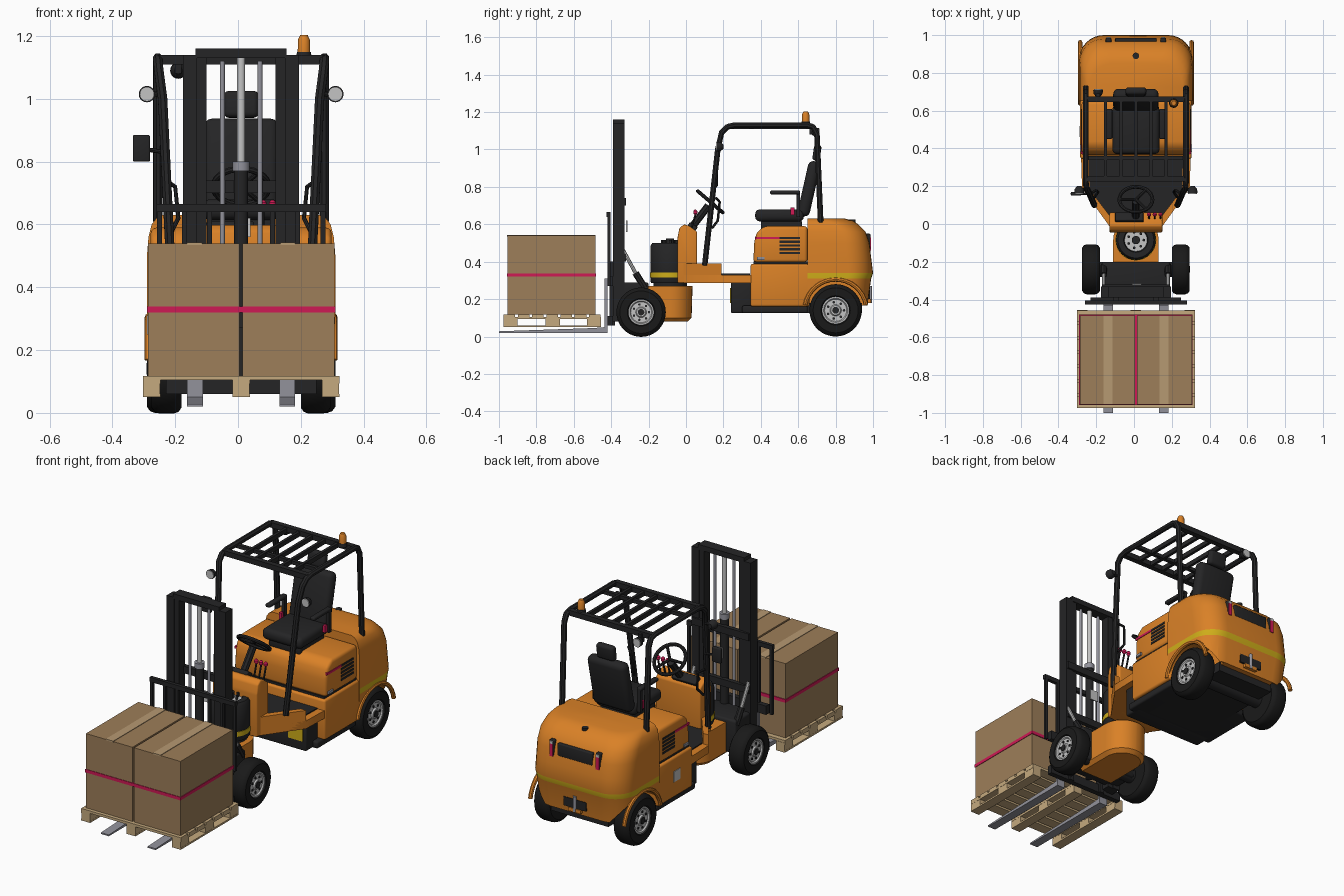
import bpy, bmesh
from math import sin, cos, pi
from mathutils import Vector, Matrix

default_cube = bpy.data.objects.get("Cube")
if default_cube:
    bpy.data.objects.remove(default_cube, do_unlink=True)

COLOURS = {
    "orange": (.70, .22, .02), "black": (.018, .018, .019), "tyre": (.01, .01, .01),
    "cardboard": (.34, .21, .10), "tape": (.47, .32, .17), "wood": (.56, .40, .21),
    "pink": (.62, .01, .09), "yellow": (.62, .42, .01), "steel": (.29, .29, .33),
    "light grey": (.55, .55, .55),
}
MATERIALS = {}
for label, rgb in COLOURS.items():
    material = bpy.data.materials.new(label)
    material.use_nodes = True
    material.diffuse_color = (*rgb, 1)
    shader = next(n for n in material.node_tree.nodes if n.type == "BSDF_PRINCIPLED")
    shader.inputs["Base Color"].default_value = (*rgb, 1)
    MATERIALS[label] = material

SIDES = (-1, 1)
OFFSET = Matrix.Translation((.01, 0, 0))  # the mirror pushes the body off centre
parts = []


def link(name, mesh, colour):
    """Wrap a mesh in a named, coloured object."""
    mesh.transform(OFFSET)
    mesh.materials.clear()
    mesh.materials.append(MATERIALS[colour])
    part = bpy.data.objects.new(name, mesh)
    bpy.context.collection.objects.link(part)
    parts.append(part)
    return part


def finish(name, colour, bm, bevel=0):
    """Bevel, clean and store a bmesh."""
    if bevel:
        bmesh.ops.bevel(bm, geom=bm.edges[:], offset=bevel, segments=3,
                        profile=.5, affect="EDGES", clamp_overlap=True)
    bmesh.ops.recalc_face_normals(bm, faces=bm.faces[:])
    mesh = bpy.data.meshes.new(name)
    bm.to_mesh(mesh)
    bm.free()
    return link(name, mesh, colour)


def loft(name, colour, rings, bevel=0, matrix=None):
    """Skin a stack of equal closed rings and cap both ends."""
    bm = bmesh.new()
    rows = [[bm.verts.new(point) for point in ring] for ring in rings]
    for low, high in zip(rows, rows[1:]):
        for i in range(len(low)):
            j = (i + 1) % len(low)
            bm.faces.new((low[i], low[j], high[j], high[i]))
    bm.faces.new(rows[0])
    bm.faces.new(rows[-1])
    if matrix:
        bm.transform(matrix)
    return finish(name, colour, bm, bevel)


def box(name, colour, xs, ys, zs, bevel=0, tilt=0):
    """Box between limits, optionally tilted about x."""
    centre = Vector((sum(xs), sum(ys), sum(zs))) / 2
    size = (xs[1] - xs[0], ys[1] - ys[0], zs[1] - zs[0])
    bm = bmesh.new()
    bmesh.ops.create_cube(bm, size=1)
    bm.transform(Matrix.Translation(centre) @ Matrix.Rotation(tilt, 4, "X") @ Matrix.Diagonal((*size, 1)))
    return finish(name, colour, bm, bevel)


def pair(name, colour, xs, ys, zs, bevel=0, tilt=0):
    """The same box on both sides."""
    for s in SIDES:
        box(name, colour, sorted(s * x for x in xs), ys, zs, bevel, tilt)


def side_prism(name, colour, profile, half, bevel=0):
    """Extrude a (y, z) profile across the width."""
    return loft(name, colour, [[(x, y, z) for y, z in profile] for x in (-half, half)], bevel)


def plan_prism(name, colour, plan, zs):
    """Extrude an (x, y) plan upwards."""
    return loft(name, colour, [[(x, y, z) for x, y in plan] for z in zs])


def lathe(name, colour, profile, at, axis=(0, 0, 1), count=28):
    """Revolve (radius, height) pairs about an axis."""
    turn = Vector(axis).to_track_quat("Z", "Y").to_matrix().to_4x4()
    angles = [2 * pi * i / count for i in range(count)]
    rings = [[(r * cos(a), r * sin(a), h) for a in angles] for r, h in profile]
    return loft(name, colour, rings, matrix=Matrix.Translation(at) @ turn)


def disc(name, colour, radius, height, at, axis=(0, 0, 1)):
    return lathe(name, colour, [(radius, 0), (radius, height)], at, axis)


def rod(name, colour, points, radius, closed=False):
    """Round tube along a path."""
    curve = bpy.data.curves.new(name, "CURVE")
    curve.dimensions = "3D"
    curve.bevel_depth = radius
    curve.bevel_resolution = 2
    curve.use_fill_caps = True
    spline = curve.splines.new("POLY")
    spline.points.add(len(points) - 1)
    for p, co in zip(spline.points, points):
        p.co = (*co, 1)
    spline.use_cyclic_u = closed
    helper = bpy.data.objects.new(name, curve)
    mesh = bpy.data.meshes.new_from_object(helper)
    bpy.data.objects.remove(helper)
    return link(name, mesh, colour)


def rounded_back(half, front, back, radius, z):
    """Plan ring with a square front and rounded rear corners."""
    ring = [(half, front, z)]
    for s, start in ((1, 0), (-1, pi / 2)):
        for i in range(9):
            a = start + pi / 2 * i / 8
            ring.append((s * (half - radius) + radius * cos(a), back - radius + radius * sin(a), z))
    return ring + [(-half, front, z)]


# Counterweight with painted band and wheel arches
REAR, FRONT = Vector((0, .8, .14)), Vector((0, -.24, .13))
levels = [(.165, .29, .97), (.31, .30, .99), (.34, .30, 1), (.42, .30, .99), (.5, .30, .98),
          (.56, .295, .96), (.6, .285, .92), (.62, .27, .89), (.63, .25, .85)]
weight = loft("counterweight", "orange", [rounded_back(w, .65, back, .13, z) for z, w, back in levels])
weight.data.materials.append(MATERIALS["yellow"])
for face in weight.data.polygons:
    if .31 < face.center.z < .34 and face.normal.y > -.9:
        face.material_index = 1
for s in SIDES:
    cutter = disc("arch_cutter", "orange", .165, .3, REAR + Vector((s * .17, 0, 0)), (s, 0, 0))
    parts.remove(cutter)
    cut = weight.modifiers.new("arch", "BOOLEAN")
    cut.operation, cut.solver, cut.object = "DIFFERENCE", "EXACT", cutter
    bpy.context.view_layer.objects.active = weight
    bpy.ops.object.modifier_apply(modifier=cut.name)
    bpy.data.objects.remove(cutter, do_unlink=True)
    lip = [(s * .295, REAR.y + .165 * cos(a), REAR.z + .165 * sin(a))
           for a in (pi * (i + 1) / 18 for i in range(17))]
    rod("arch_lip", "orange", lip, .012)

# Rear fittings
disc("filler_cap", "black", .017, .015, (0, .89, .61))
box("rear_grille", "black", (-.11, .11), (.95, .985), (.47, .54), .005)
pair("rear_lamp_case", "black", (.13, .16), (.94, .985), (.45, .55), .005)
pair("rear_lamp", "pink", (.135, .155), (.97, .99), (.46, .53))
pair("rear_lamp_top", "light grey", (.135, .155), (.97, .99), (.53, .545))
box("tow_recess", "black", (-.07, .07), (.95, .985), (.2, .25))
box("tow_block", "orange", (-.04, .04), (.95, .99), (.18, .2))
disc("tow_pin", "steel", .01, .09, (0, .985, .18))

# Chassis, engine hood and underside
box("chassis", "orange", (-.295, .295), (.345, .66), (.16, .388), .012)
box("hood_gap", "black", (-.28, .28), (.36, .65), (.38, .4))
hood = [(.36, .395), (.365, .51), (.38, .56), (.42, .59), (.65, .59), (.65, .395)]
side_prism("engine_hood", "orange", hood, .288, .018)
box("underside", "black", (-.18, .18), (.35, .94), (.125, .18))
box("sill", "black", (-.28, .28), (.3, .65), (.125, .165), .01)
box("fuel_tank", "black", (-.25, .25), (.24, .35), (.125, .29), .01)
pair("tank_label", "yellow", (.14, .23), (.235, .242), (.18, .26))
for i in range(5):
    z = .44 + i * .02
    pair("vent_slat", "black", (.28, .291), (.5, .61), (z, z + .012))
pair("hood_stripe", "pink", (.28, .291), (.37, .5), (.52, .533))
pair("hood_latch", "steel", (.28, .296), (.38, .42), (.41, .425))
box("side_plate", "light grey", (-.299, -.29), (.46, .52), (.25, .31))

# Floor, sloping side walls and dashboard
plan = [(-.12, -.04), (.12, -.04), (.285, .19), (.29, .35), (-.29, .35), (-.285, .19)]
plan_prism("floor", "orange", plan, (.285, .33))
plan_prism("floor_mat", "black", [(x * .86, y * .96 + .006) for x, y in plan], (.32, .336))
for s in SIDES:
    wall = [(s * .12, -.04), (s * .285, .19), (s * .25, .19), (s * .09, -.02)]
    plan_prism("side_wall", "orange", wall, (.29, .39))
dash = [(-.045, .285), (-.045, .53), (-.035, .58), (-.01, .6), (.02, .59), (.06, .56), (.06, .285)]
side_prism("dashboard", "orange", dash, .14, .008)
box("gauge_panel", "black", (-.11, .04), (.01, .06), (.575, .6), .005, -.6)
rod("steering_column", "black", [(0, .02, .57), (0, .12, .7)], .02)
hub, across, up = Vector((0, .13, .72)), Vector((1, 0, 0)), Vector((0, .76, -.65))
circle = [2 * pi * i / 28 for i in range(28)]
rim = [hub + .088 * (across * cos(a) + up * sin(a)) for a in circle]
rod("steering_rim", "black", rim, .01, True)
for i in (4, 14, 24):
    rod("steering_spoke", "black", [hub, rim[i]], .008)
for x in (.07, .1, .13):
    rod("control_lever", "black", [(x, .03, .58), (x, .05, .65)], .005)
    lathe("lever_knob", "pink", [(.004, 0), (.011, .008), (.011, .02), (.004, .028)], (x, .05, .65))
for s in SIDES:
    rod("grab_handle", "black", [(s * .22, .14, .58), (s * .2, .17, .62), (s * .21, .18, .72), (s * .24, .16, .74)], .007)

# Driver seat
box("seat_base", "black", (-.1, .1), (.4, .62), (.57, .62), .01)
box("seat_cushion", "black", (-.125, .125), (.37, .63), (.615, .68), .025)
box("seat_back", "black", (-.12, .12), (.625, .69), (.64, .94), .028, -.22)
box("headrest", "black", (-.055, .055), (.68, .72), (.94, 1.025), .015, -.15)
pair("armrest", "black", (.125, .155), (.45, .61), (.76, .78), .007)
pair("armrest_post", "black", (.13, .15), (.59, .61), (.64, .77))
pair("belt_buckle", "pink", (.13, .145), (.56, .58), (.65, .69))

# Overhead guard
path = [(.22, .1, .38), (.25, .17, 1), (.262, .19, 1.09), (.265, .22, 1.12), (.265, .26, 1.13),
        (.265, .65, 1.13), (.265, .68, 1.12), (.265, .7, 1.08), (.265, .72, .61)]
for s in SIDES:
    rod("guard_frame", "black", [(s * x, y, z) for x, y, z in path], .016)
for y in (.24, .66):
    box("guard_crossbar", "black", (-.265, .265), (y - .015, y + .015), (1.11, 1.14))
for i in range(5):
    x = (i - 2) * .08
    box("guard_slat", "black", (x - .008, x + .008), (.24, .66), (1.11, 1.135))
box("guard_brace", "black", (-.265, .265), (.34, .36), (1.11, 1.13))
lathe("beacon_base", "black", [(.025, 0), (.022, .02)], (.2, .64, 1.13))
lathe("beacon", "orange", [(.02, 0), (.019, .04), (.012, .055)], (.2, .64, 1.148))


# Work lamps and mirror
def work_lamp(x, y, z, facing):
    lathe("lamp_case", "black", [(.012, -.035), (.024, -.02), (.026, 0)], (x, y, z), (0, facing, 0))
    disc("lamp_lens", "light grey", .023, .005, (x, y, z), (0, facing, 0))


for s in SIDES:
    work_lamp(s * .3, .165, 1.015, -1)
    rod("lamp_bracket", "black", [(s * .3, .18, 1.015), (s * .25, .18, 1.015)], .008)
work_lamp(-.2, .71, 1.09, 1)
box("lamp_hanger", "black", (-.21, -.19), (.66, .69), (1.08, 1.13))
box("mirror", "black", (-.345, -.29), (.15, .17), (.8, .885), .006)
rod("mirror_arm", "black", [(-.31, .16, .84), (-.24, .16, .83)], .007)


# Wheels
def wheel(name, centre, radius, inner, width, s):
    at, out = centre + Vector((s * inner, 0, 0)), (s, 0, 0)
    face = [(.5, 0), (.86, 0), (.96, .1), (1, .25), (1, .75), (.96, .9), (.86, 1), (.56, 1), (.5, .86)]
    lathe(name + "_tyre", "tyre", [(r * radius, t * width) for r, t in face], at, out, 36)
    edge = [(.52, .8), (.52, .95), (.46, .95), (.42, .88), (.22, .88), (.18, .96)]
    lathe(name + "_rim", "light grey", [(r * radius, t * width) for r, t in edge], at, out)
    disc(name + "_cap", "black", radius * .13, .008, at + Vector((s * width * .93, 0, 0)), out)
    for a in circle[::4]:
        spot = Vector((s * width * .86, radius * .32 * cos(a), radius * .32 * sin(a)))
        disc(name + "_bolt", "black", radius * .05, .006, at + spot, out)


for s in SIDES:
    wheel("rear_wheel", REAR, .14, .2, .1, s)
    wheel("front_wheel", FRONT, .132, .19, .095, s)
for centre in (REAR, FRONT):
    disc("axle", "black", .04, .42, centre - Vector((.21, 0, 0)), (1, 0, 0))

# Front articulated frame and pivot drum
levels = [(.08, .1, .01), (.1, .12, .03), (.27, .12, .035)]
loft("front_frame", "orange", [rounded_back(w, -.3, back, w - .002, z) for z, w, back in levels])
box("mast_mount", "black", (-.18, .18), (-.37, -.2), (.1, .29), .012)
disc("drum_seat", "black", .09, .03, (0, -.085, .26))
drum = [(.1, 0), (.105, .01), (.105, .2), (.095, .215), (.065, .215), (.06, .2)]
lathe("pivot_drum", "black", drum, (0, -.085, .285), count=32)
disc("drum_band", "yellow", .108, .027, (0, -.085, .315))
disc("drum_hub", "light grey", .06, .008, (0, -.085, .485))
disc("drum_cap", "black", .022, .035, (0, -.085, .49))
for a in circle[::4]:
    disc("drum_bolt", "black", .007, .03, (.042 * cos(a), .042 * sin(a) - .085, .485))

# Mast
pair("outer_mast_rail", "black", (.14, .185), (-.39, -.33), (.08, 1.14))
pair("inner_mast_rail", "black", (.11, .14), (-.385, -.335), (.08, 1.15))
box("mast_top", "black", (-.145, .145), (-.39, -.33), (1.13, 1.16))
for z in (.12, .4, .7):
    box("mast_crossbar", "black", (-.18, .18), (-.345, -.32), (z, z + .04))
disc("lift_barrel", "black", .022, .68, (0, -.36, .1))
disc("lift_collar", "steel", .027, .03, (0, -.36, .77))
disc("lift_ram", "light grey", .013, .35, (0, -.36, .79))
for s in SIDES:
    disc("side_ram", "steel", .008, .95, (s * .06, -.36, .17))
    rod("tilt_barrel", "black", [(s * .17, -.22, .26), (s * .17, -.27, .34)], .018)
    rod("tilt_ram", "light grey", [(s * .17, -.27, .34), (s * .17, -.335, .46)], .01)
box("mast_plate", "light grey", (-.02, .03), (-.32, -.314), (.56, .62))

# Carriage, load rest and forks
for z in (.06, .27):
    box("carriage_bar", "black", (-.24, .24), (-.42, -.39), (z, z + .05))
pair("carriage_side", "black", (.09, .12), (-.41, -.38), (.06, .4))
box("load_rest_top", "black", (-.27, .27), (-.425, -.405), (.64, .665))
for x in (.1, .18, .26):
    pair("load_rest_post", "black", (x - .008, x + .008), (-.42, -.405), (.27, .65))
fork = [(-1, .02), (-.42, .02), (-.42, .31), (-.435, .31), (-.435, .05), (-.5, .045), (-1, .028)]
for s in SIDES:
    loft("fork", "steel", [[(s * x, y, z) for y, z in fork] for x in (.122, .172)])

# Pallet
for x in (-.285, 0, .285):
    box("pallet_skid", "wood", (x - .028, x + .028), (-.975, -.455), (.05, .06))
    box("pallet_stringer", "wood", (x - .028, x + .028), (-.975, -.455), (.093, .104))
    for y in (-.975, -.75, -.53):
        box("pallet_block", "wood", (x - .027, x + .027), (y, y + .075), (.06, .093))
for i in range(7):
    y = -.975 + i * .076
    box("pallet_board", "wood", (-.313, .313), (y, y + .062), (.104, .118))

# Cartons with tape and strap
pair("carton", "cardboard", (.005, .297), (-.955, -.485), (.118, .54))
pair("carton_tape", "tape", (.125, .172), (-.956, -.484), (.535, .543))
box("strap", "pink", (-.3, .3), (-.958, -.48), (.32, .338))

# Smooth curved surfaces, keep hard edges
bpy.ops.object.select_all(action="DESELECT")
for part in parts:
    part.select_set(True)
bpy.context.view_layer.objects.active = weight
bpy.ops.object.shade_smooth_by_angle(angle=.6)
